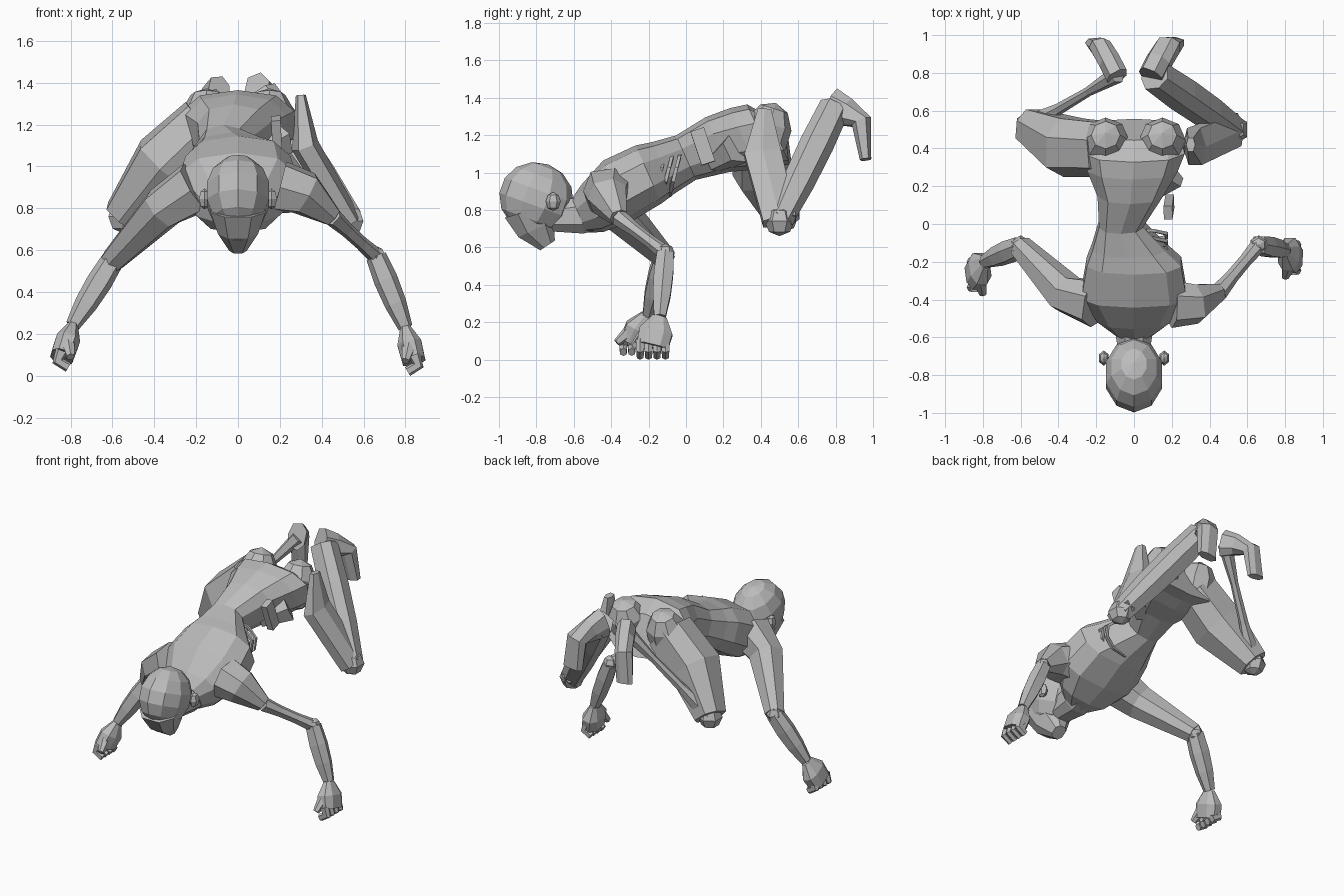
import bpy, bmesh, math
from mathutils import Vector, Matrix

cube = bpy.data.objects.get("Cube")
if cube:
    bpy.data.objects.remove(cube, do_unlink=True)

skin = bpy.data.materials.new("grey_skin")
skin.use_nodes = True
grey = (.5, .5, .5, 1)
skin.diffuse_color = grey
skin.node_tree.nodes["Principled BSDF"].inputs["Base Color"].default_value = grey

across, along, upward = Matrix.Identity(3)


def finish(name, bm):
    bmesh.ops.recalc_face_normals(bm, faces=bm.faces)
    mesh = bpy.data.meshes.new(name)
    bm.to_mesh(mesh)
    bm.free()
    mesh.materials.append(skin)
    obj = bpy.data.objects.new(name, mesh)
    bpy.context.collection.objects.link(obj)


def loft(name, rings, side, sides, axis=None):
    """Skin rings of (point, half width, half depth), square to the path or to a fixed axis."""
    bm = bmesh.new()
    last = len(rings) - 1
    loops = []
    for i, (point, width, depth) in enumerate(rings):
        tangent = axis or rings[min(i + 1, last)][0] - rings[max(i - 1, 0)][0]
        tangent = tangent.normalized()
        wide = (side - tangent * side.dot(tangent)).normalized()
        deep = tangent.cross(wide)
        loop = []
        for k in range(sides):
            angle = math.tau * (k + .5) / sides
            # Slightly squared cross-section
            c, s = (math.copysign(abs(v) ** .8, v) for v in (math.cos(angle), math.sin(angle)))
            loop.append(bm.verts.new(point + wide * c * width + deep * s * depth))
        loops.append(loop)
    for near, far in zip(loops, loops[1:]):
        for k in range(sides):
            n = (k + 1) % sides
            bm.faces.new((near[k], near[n], far[n], far[k]))
    bm.faces.new(loops[0])
    bm.faces.new(loops[-1])
    finish(name, bm)


def tube(name, joints, start, end, bulge=0, flat=1, tip=1, side=along, sides=7):
    """Radius runs start to end with a bulge midway; depth is flat times the
    radius, scaled towards tip at the far end."""
    points = [Vector(joint) for joint in joints]
    if len(points) == 2:
        points = [points[0].lerp(points[1], step / 3) for step in range(4)]
    rings = []
    for i, point in enumerate(points):
        share = i / (len(points) - 1)
        radius = start + (end - start) * share + bulge * math.sin(math.pi * share)
        rings.append((point, radius, radius * flat * (1 + (tip - 1) * share)))
    loft(name, rings, side, sides)


def blob(name, centre, size, segments=8, rings=5, tilt=0):
    bm = bmesh.new()
    place = Matrix.Translation(centre) @ Matrix.Rotation(tilt, 4, "X") @ Matrix.Diagonal((*size, 1))
    bmesh.ops.create_uvsphere(bm, u_segments=segments, v_segments=rings, radius=1, matrix=place)
    finish(name, bm)


# Landmarks of the body
throat = Vector((0, -.57, .77))
collar = Vector((0, -.5, .81))
chest = Vector((0, -.37, .9))
midriff = Vector((0, -.2, .99))
waist = Vector((-.07, 0, 1.08))
loin = Vector((-.02, .17, 1.15))
hips = Vector((0, .4, 1.2))
tail = Vector((0, .5, 1.17))
left_shoulder, right_shoulder = Vector((.2, -.42, .9)), Vector((-.2, -.42, .9))
left_elbow, right_elbow = Vector((.66, -.11, .57)), Vector((-.6, -.12, .55))
left_wrist, right_wrist = Vector((.8, -.14, .23)), Vector((-.79, -.2, .24))
left_knuckles, right_knuckles = Vector((.84, -.18, .07)), Vector((-.84, -.27, .09))
left_knee, right_knee = Vector((.53, .5, .74)), Vector((-.55, .52, .76))
left_ankle, right_ankle = Vector((.11, .79, 1.34)), Vector((-.09, .79, 1.34))

# Torso, pinched where the left flank is torn away
torso = [(throat, .11, .1), (collar, .2, .14), (chest, .29, .18), (midriff, .26, .17),
         (midriff.lerp(waist, .4), .2, .15), (waist, .12, .13), (loin, .18, .16),
         (loin.lerp(hips, .6), .25, .18), (hips, .28, .18), (tail, .25, .14)]
loft("torso", torso, across, 10, axis=Vector((0, .9, .4)))
for label, sign in (("left", 1), ("right", -1)):
    blob(label + "_buttock", hips + Vector((sign * .15, .03, .01)), (.13, .13, .17), tilt=-.3)

# Exposed ribs and loose flesh in the torn flank
for i in range(4):
    root = midriff + along * (i * .04 + .02)
    bend = [math.pi * (k / 5 - .5) for k in range(6)]
    lean = along * .03 + upward * .11
    arc = [root + across * .18 * math.cos(a) + lean * math.sin(a) for a in bend]
    tube(f"rib_{i + 1}", arc, .014, .01, sides=4)
tube("torn_flank", [(.18, .06, 1.23), (.19, .12, 1.05)], .05, .05, flat=.6, sides=4)
tube("hip_flesh", [(.06, .15, 1.05), (.2, .27, 1.13)], .05, .09, sides=5)

# Neck and head
tube("neck", [(0, -.72, .76), throat, collar], .08, .13, side=across, sides=8)
skull = Vector((0, -.8, .865))
blob("cranium", skull, (.16, .2, .19), segments=10, rings=7, tilt=-.35)
tube("face", [(0, -.83, .8), (0, -.8, .7), (0, -.74, .61)], .14, .045, bulge=.01, flat=1.1, side=across, sides=8)
tube("nose", [(0, -.89, .71), (0, -.87, .66), (0, -.83, .65)], .015, .02, bulge=.01, side=across, sides=4)
tube("lips", [(-.04, -.8, .63), (0, -.82, .63), (.04, -.8, .63)], .015, .015, side=upward, sides=4)
for label, sign in (("left", 1), ("right", -1)):
    blob(label + "_ear", skull + Vector((sign * .16, .09, -.02)), (.03, .04, .05), segments=6, rings=4)

# Arms: the left one is stripped to the bone above the elbow
torn_end = Vector((.45, -.36, .76))
tube("left_shoulder", [left_shoulder, (.32, -.42, .87), torn_end], .13, .05, bulge=.02)
tube("left_arm_bone", [torn_end, left_elbow], .045, .04, bulge=-.01, sides=6)
tube("right_upper_arm", [right_shoulder, (-.36, -.37, .8), right_elbow], .13, .06, bulge=.01)
tube("left_forearm", [left_elbow, left_wrist], .05, .035, bulge=.015, sides=6)
tube("right_forearm", [right_elbow, right_wrist], .055, .035, bulge=.015, sides=6)


def hand(label, sign, wrist, knuckles):
    """Palm, four curled fingers and a thumb resting on their tips."""
    middle = wrist.lerp(knuckles, .5)
    out = across * sign
    tube(label + "_palm", [wrist, middle, knuckles], .04, .09, bulge=.03, flat=.65, sides=8)
    for i in range(4):
        base = knuckles + along * (.07 - .045 * i) + upward * .03
        bent = base + out * .02 - upward * .05
        tip = base - out * .03 - upward * .08
        tube(f"{label}_finger_{i + 1}", [base, bent, tip], .027, .02, flat=1.2, sides=6)
    web = middle - along * .05
    thumb_tip = knuckles - along * .1 - out * .04
    tube(label + "_thumb", [web, thumb_tip], .04, .02, sides=6, side=across)


hand("left", 1, left_wrist, left_knuckles)
hand("right", -1, right_wrist, right_knuckles)

# Legs: heavy right thigh over bare shin bone, wasted left thigh over full calf
tube("right_thigh", [(-.15, .4, 1.2), (-.35, .41, 1.01), right_knee], .15, .1, bulge=.04)
tube("right_shin_bone", [right_knee, right_ankle], .06, .045, bulge=-.03, sides=6)
tube("left_thigh", [(.3, .42, 1.34), (.32, .41, 1.1), left_knee], .04, .1, bulge=.04, flat=.6, sides=6)
tube("left_calf", [left_knee, left_ankle], .07, .085, bulge=.015, side=across)

# Rounded elbows and knees
for label, joint, radius in (("left_elbow", left_elbow, .05), ("right_elbow", right_elbow, .06),
                             ("left_knee", left_knee, .08), ("right_knee", right_knee, .08)):
    blob(label, joint, [radius] * 3, segments=6, rings=4)

# Feet pointing back with the toes hanging down
for label, sign, width in (("left", 1, .07), ("right", -1, .06)):
    path = [(sign * x, y, z) for x, y, z in
            ((.09, .78, 1.35), (.13, .86, 1.32), (.18, .94, 1.27), (.2, .96, 1.07))]
    tube(label + "_foot", path, width, width, flat=1.5, tip=.3, side=across)
